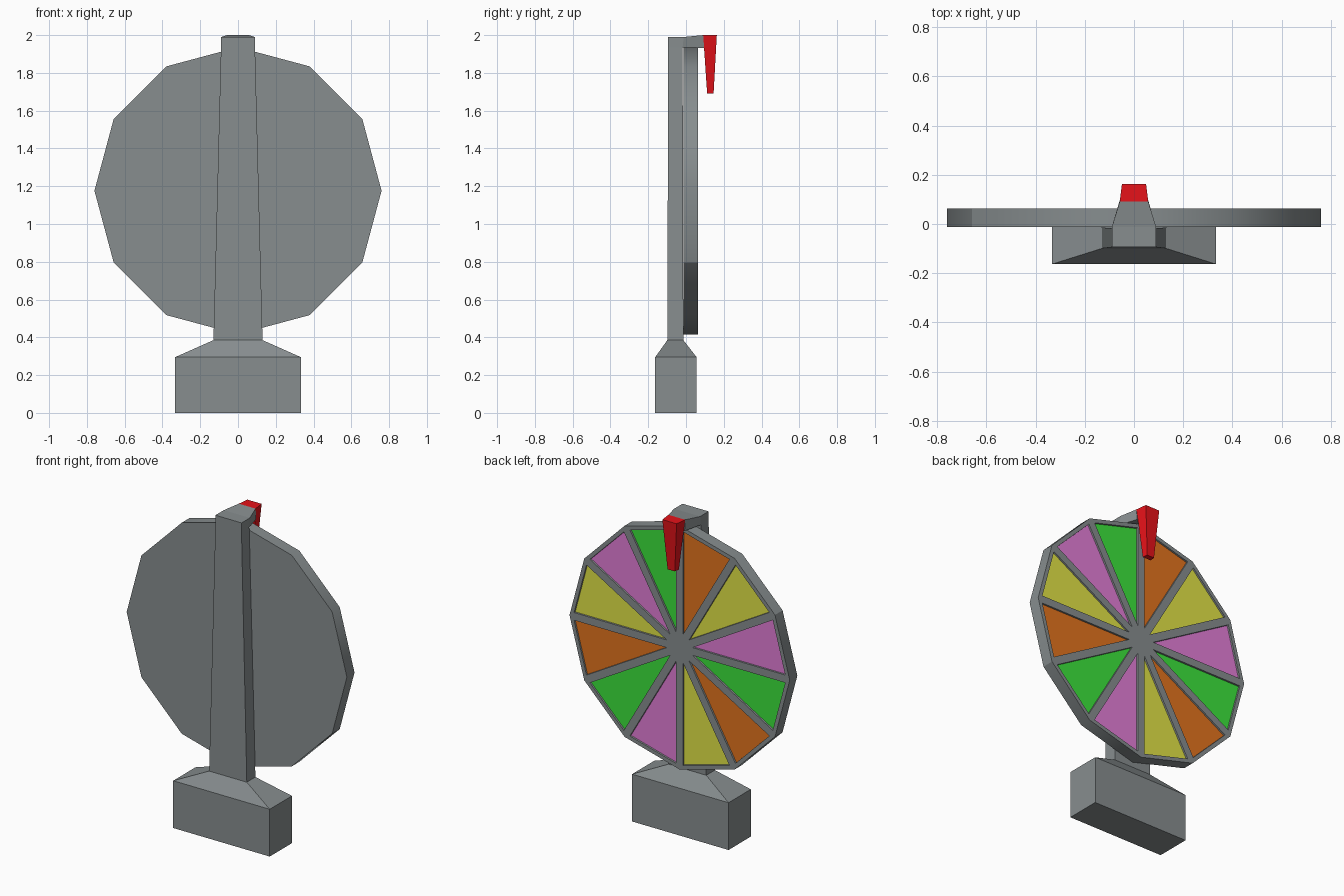
import bpy, bmesh
from math import sin, cos, pi

if "Cube" in bpy.data.objects:
    bpy.data.objects.remove(bpy.data.objects["Cube"])


def make_material(name, color):
    m = bpy.data.materials.new(name)
    m.diffuse_color = (*color, 1)
    m.use_nodes = True
    m.node_tree.nodes["Principled BSDF"].inputs["Base Color"].default_value = m.diffuse_color
    return m


def finish(name, bm, materials):
    mesh = bpy.data.meshes.new(name)
    bm.to_mesh(mesh)
    bm.free()
    for m in materials:
        mesh.materials.append(m)
    obj = bpy.data.objects.new(name, mesh)
    bpy.context.collection.objects.link(obj)
    return obj


def loft(name, rings, material):
    """Skin a stack of four-point rings and cap both ends."""
    bm = bmesh.new()
    loops = [[bm.verts.new(p) for p in ring] for ring in rings]
    for a, b in zip(loops, loops[1:]):
        for i in range(4):
            j = (i + 1) % 4
            bm.faces.new((a[i], a[j], b[j], b[i]))
    bm.faces.new(loops[0])
    bm.faces.new(loops[-1])
    bmesh.ops.recalc_face_normals(bm, faces=bm.faces)
    return finish(name, bm, [material])


def level(z, y0, y1, w0, w1=None):
    """Horizontal ring, half width w0 at y0 and w1 at y1."""
    w1 = w0 if w1 is None else w1
    return [(-w0, y0, z), (w0, y0, z), (w1, y1, z), (-w1, y1, z)]


def upright(y0, z0, y1, z1, w):
    """Upright ring with its lower edge at (y0, z0), upper at (y1, z1)."""
    return [(-w, y0, z0), (w, y0, z0), (w, y1, z1), (-w, y1, z1)]


grey = make_material("grey", (0.242, 0.268, 0.274))
red = make_material("red", (0.79, 0.006, 0.01))
wedge_materials = [
    make_material("orange", (0.77, 0.175, 0.013)),
    make_material("yellow", (0.76, 0.78, 0.062)),
    make_material("purple", (0.77, 0.21, 0.69)),
    make_material("green", (0.045, 0.77, 0.045)),
]

# Base with sloped shoulders, rising into the tapered post
loft("base_and_post", [
    level(0, -0.163, 0.056, 0.333),
    level(0.295, -0.163, 0.056, 0.333),
    level(0.385, -0.099, -0.014, 0.13),
    level(1.935, -0.094, -0.018, 0.09),
    level(1.99, -0.094, -0.012, 0.09),
], grey)

# Arm reaching over the wheel
loft("top_arm", [
    upright(-0.018, 1.935, -0.012, 1.99, 0.09),
    upright(0.096, 1.932, 0.091, 2.0, 0.058),
], grey)

# Red pointer
loft("pointer", [
    level(1.69, 0.112, 0.146, 0.029, 0.025),
    level(2.0, 0.091, 0.163, 0.058, 0.049),
], red)

# Twelve-sided wheel with recessed coloured wedges on its +y face
SIDES, RADIUS, CENTER_Z = 12, 0.76, 1.176
Y_PLAIN, Y_WEDGES = -0.012, 0.063
bm = bmesh.new()


def rim(y):
    return [bm.verts.new((-RADIUS * sin(2 * pi * i / SIDES), y,
                          CENTER_Z + RADIUS * cos(2 * pi * i / SIDES)))
            for i in range(SIDES)]


plain, front = rim(Y_PLAIN), rim(Y_WEDGES)
hub = bm.verts.new((0, Y_WEDGES, CENTER_Z))
bm.faces.new(plain)
wedges, band = [], []
for i in range(SIDES):
    j = (i + 1) % SIDES
    band.append(bm.faces.new((plain[i], plain[j], front[j], front[i])))
    wedges.append(bm.faces.new((hub, front[j], front[i])))
bmesh.ops.recalc_face_normals(bm, faces=bm.faces)
# Flat grey border first, then the step down to the panel
for thickness, depth in ((0.024, 0), (0.001, -0.01)):
    bmesh.ops.inset_individual(bm, faces=wedges, thickness=thickness,
                               depth=depth, use_even_offset=True)
for i, face in enumerate(wedges):
    face.material_index = 1 + i % 4
# Rim is smooth around its band, sharp at both faces and at two corners
for face in band:
    face.smooth = True
    for edge in face.edges:
        if abs(edge.verts[0].co.y - edge.verts[1].co.y) < 0.001:
            edge.smooth = False
for i in (2, 8):
    bm.edges.get((plain[i], front[i])).smooth = False
finish("wheel", bm, [grey] + wedge_materials)
